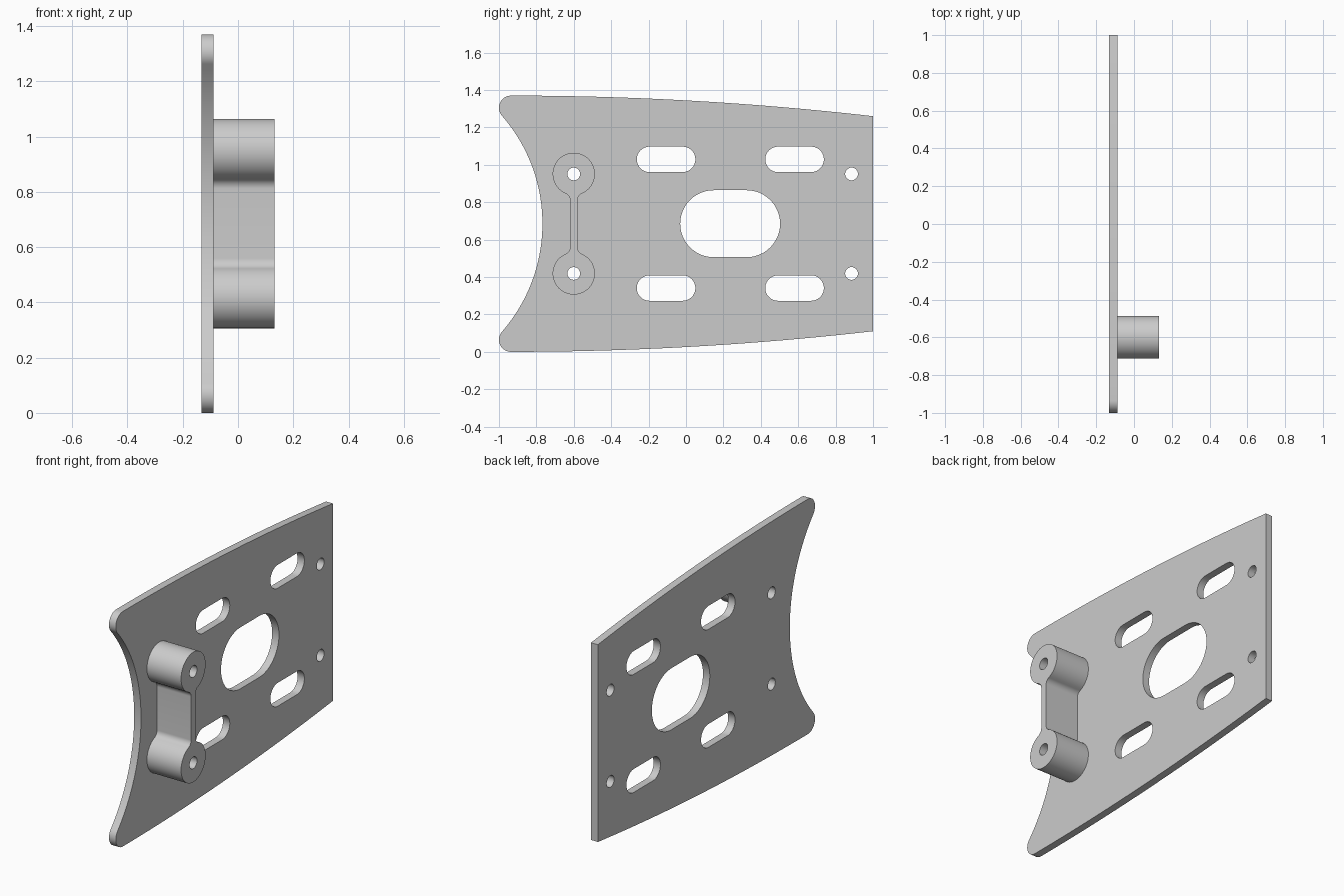
import bpy, bmesh, math
from mathutils import Matrix

if "Cube" in bpy.data.objects:
    bpy.data.objects.remove(bpy.data.objects["Cube"], do_unlink=True)

MID = 0.685                      # height of the mirror line
PLATE_X = (-0.132, -0.088)
BOSS_X = (-0.088, 0.132)
HOLE_R, BOLT_Y, BOLT_DZ = 0.034, -0.6, 0.266

grey = bpy.data.materials.new("grey metal")
grey.use_nodes = True
grey.diffuse_color = (0.6, 0.6, 0.6, 1)
grey.node_tree.nodes["Principled BSDF"].inputs["Base Color"].default_value = (0.6, 0.6, 0.6, 1)


def arc(cy, cz, r, start, end, n=24):
    """Points on an arc, angles in degrees, z measured from the mirror line."""
    angles = [math.radians(start + (end - start) * i / n) for i in range(n + 1)]
    return [(cy + r * math.cos(a), cz + r * math.sin(a)) for a in angles]


def slot(y0, y1, z, r):
    return arc(y1 - r, z, r, -90, 90) + arc(y0 + r, z, r, 90, 270)


def hole(y, z):
    return arc(y, z, HOLE_R, 0, 360, 32)[:-1]


def mirrored(upper):
    """Close an upper half outline with its reflection."""
    pts = upper + [(y, -z) for y, z in reversed(upper)]
    return [p for i, p in enumerate(pts) if math.dist(p, pts[i - 1]) > 1e-5]


def extrude_profile(name, loops, x_range):
    """Fill the outline with its holes and extrude it along x."""
    curve = bpy.data.curves.new(name, 'CURVE')
    curve.dimensions, curve.fill_mode = '2D', 'BOTH'
    curve.extrude = (x_range[1] - x_range[0]) / 2
    for pts in loops:
        spline = curve.splines.new('POLY')
        spline.points.add(len(pts) - 1)
        for p, (y, z) in zip(spline.points, pts):
            p.co = (y, z, 0, 1)
        spline.use_cyclic_u = True
    temp = bpy.data.objects.new(name + " profile", curve)
    mesh = bpy.data.meshes.new_from_object(temp)
    bpy.data.objects.remove(temp)
    bpy.data.curves.remove(curve)
    # profile plane becomes y-z, thickness becomes x
    mesh.transform(Matrix(((0, 0, 1, sum(x_range) / 2), (1, 0, 0, 0), (0, 1, 0, MID), (0, 0, 0, 1))))
    bm = bmesh.new()
    bm.from_mesh(mesh)
    bmesh.ops.remove_doubles(bm, verts=bm.verts, dist=1e-5)
    bmesh.ops.recalc_face_normals(bm, faces=bm.faces)
    bm.to_mesh(mesh)
    bm.free()
    mesh.materials.clear()
    mesh.materials.append(grey)
    obj = bpy.data.objects.new(name, mesh)
    bpy.context.collection.objects.link(obj)
    bpy.ops.object.select_all(action='DESELECT')
    obj.select_set(True)
    bpy.context.view_layer.objects.active = obj
    bpy.ops.object.shade_smooth_by_angle(angle=math.radians(30))
    return obj


# Plate outline: bowed long edge, rounded corner, concave end
corner_y, corner_r = -0.935, 0.065
corner_z = MID - corner_r
notch_y = -1.646
tangent = math.degrees(math.atan2(corner_z, corner_y - notch_y))
notch_r = math.hypot(corner_y - notch_y, corner_z) - corner_r
span = 1 - corner_y
bow = [(1 - span * i / 24, MID - 0.11 * (1 - i / 24) ** 2) for i in range(24)]
plate_outline = mirrored(bow + arc(corner_y, corner_z, corner_r, 90, 180 + tangent)
                         + arc(notch_y, 0, notch_r, tangent, 0))

# Plate openings
bolt_holes = [hole(BOLT_Y, s * BOLT_DZ) for s in (1, -1)]
openings = [slot(-0.031, 0.503, 0, 0.179)] + bolt_holes
for s in (1, -1):
    openings.append(hole(0.885, s * BOLT_DZ))
    for y0, y1 in ((-0.263, 0.05), (0.424, 0.737)):
        openings.append(slot(y0, y1, s * 0.344, 0.068))
extrude_profile("side_plate", [plate_outline] + openings, PLATE_X)

# Standoff: two round bosses joined by a filleted web
boss_r, web, fillet = 0.113, 0.02, 0.039
off = web + fillet
drop = math.sqrt((boss_r + fillet) ** 2 - off ** 2)
a = math.degrees(math.atan2(drop, off))
fz = BOLT_DZ - drop
boss_outline = mirrored(arc(BOLT_Y + off, fz, fillet, 180, 180 - a, 10)
                        + arc(BOLT_Y, BOLT_DZ, boss_r, -a, 180 + a, 48)
                        + arc(BOLT_Y - off, fz, fillet, a, 0, 10))
extrude_profile("standoff", [boss_outline] + bolt_holes, BOSS_X)
